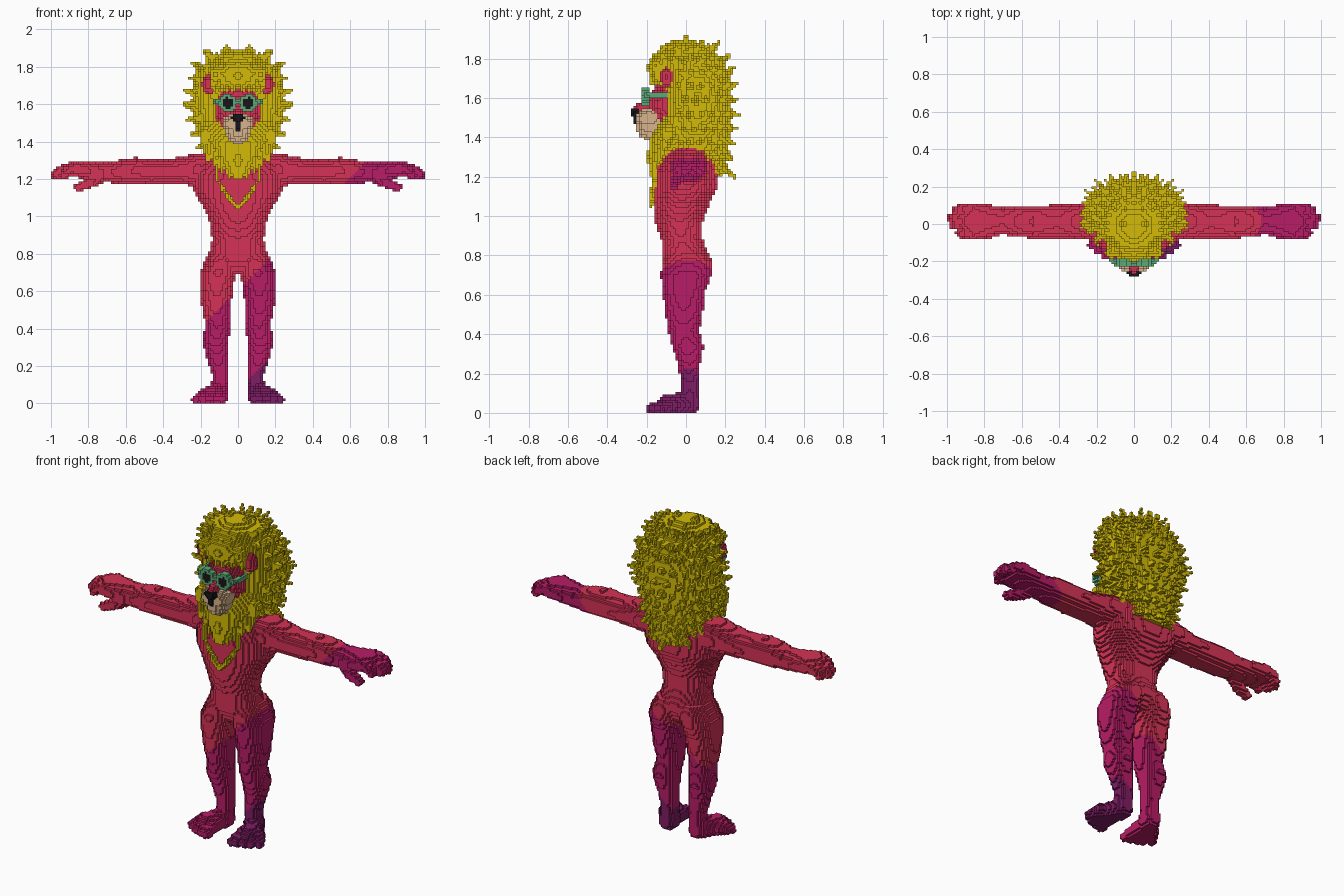
import bpy, math, random
from mathutils import Vector

random.seed(4)
H = 2 / 150          # voxel edge
cells = {}           # (i, j, k) -> part name


def colour(name, r, g, b):
    m = bpy.data.materials.new(name)
    m.diffuse_color = (*[(c / 255) ** 2.2 for c in (r, g, b)], 1)
    return m


crimson = colour("crimson", 212, 54, 86)
magenta = colour("magenta", 182, 34, 102)
purple = colour("purple", 126, 34, 100)
gold = colour("gold", 210, 186, 16)
tan = colour("tan", 214, 178, 138)
black = colour("black", 28, 28, 30)
green = colour("green", 92, 168, 118)


# ---- voxel helpers; everything is mirrored in x ----
def fill(part, lo, hi, test):
    rng = [range(math.floor(a / H), math.ceil(b / H) + 1) for a, b in zip(lo, hi)]
    for i in rng[0]:
        if i < 0 and lo[0] >= 0:
            continue
        for j in rng[1]:
            for k in rng[2]:
                if k >= 0 and test((i + .5) * H, (j + .5) * H, (k + .5) * H):
                    cells[i, j, k] = part
                    cells[-1 - i, j, k] = part


def ball(part, c, r):
    fill(part, [a - b for a, b in zip(c, r)], [a + b for a, b in zip(c, r)],
         lambda x, y, z: ((x - c[0]) / r[0]) ** 2 + ((y - c[1]) / r[1]) ** 2
         + ((z - c[2]) / r[2]) ** 2 <= 1)


def cone(part, p, q, r0, r1):
    p, q = Vector(p), Vector(q)
    d, m = q - p, max(r0, r1)
    dd = d.dot(d)

    def test(x, y, z):
        v = Vector((x, y, z)) - p
        t = min(1, max(0, v.dot(d) / dd))
        return (v - d * t).length_squared <= (r0 + (r1 - r0) * t) ** 2
    fill(part, [min(a, b) - m for a, b in zip(p, q)],
         [max(a, b) + m for a, b in zip(p, q)], test)


def section(rows, s):
    for a, b in zip(rows, rows[1:]):
        if a[0] <= s <= b[0]:
            t = (s - a[0]) / (b[0] - a[0])
            return [u + (v - u) * t for u, v in zip(a, b)][1:]
    return None


def loft(part, rows, axis=2, e=2.2):
    """rows: station, then centre and radius of both cross-section directions"""
    n = max(abs(r[1]) + r[2] for r in rows), max(abs(r[3]) + r[4] for r in rows)
    s0, s1 = rows[0][0], rows[-1][0]
    if axis == 2:
        lo, hi = (-n[0], -n[1], s0), (n[0], n[1], s1)
    else:
        lo, hi = (s0, -n[0], 0.9), (s1, n[0], n[1])
    cache = {}

    def test(x, y, z):
        s, u, v = (z, x, y) if axis == 2 else (x, y, z)
        if s not in cache:
            cache[s] = section(rows, s)
        c = cache[s]
        return c and abs((u - c[0]) / c[1]) ** e + abs((v - c[2]) / c[3]) ** e <= 1
    fill(part, lo, hi, test)


# ---- mane: core, forehead tuft, beard, then locks ----
mane = [(1.2, 0, .07, .14, .05), (1.3, 0, .16, .07, .14), (1.4, 0, .19, .05, .17),
        (1.5, 0, .235, .055, .17), (1.6, 0, .25, .06, .175), (1.7, 0, .24, .05, .175),
        (1.8, 0, .19, .01, .17), (1.86, 0, .13, -.01, .12), (1.89, 0, .06, -.01, .06)]
loft("mane", mane, e=2)
ball("mane", (0, -.08, 1.755), (.15, .115, .1))
loft("mane", [(1.2, 0, .03, -.15, .04), (1.3, 0, .11, -.11, .085),
              (1.4, 0, .17, -.08, .11), (1.5, 0, .19, -.03, .1)], e=2)
for n, z in enumerate([1.24, 1.31, 1.38, 1.45, 1.52, 1.59, 1.66, 1.73, 1.79, 1.845]):
    _, rx, cy, ry = section(mane, z)
    up = -.8 + 1.6 * (z - 1.24) / .6
    for m in range(8):
        a = math.radians(-28 + 17 * m + (8 if n % 2 else 0))
        if a > math.pi / 2 + .02:
            continue
        p = Vector((rx * math.cos(a), cy + ry * math.sin(a), z))
        d = Vector((math.cos(a), math.sin(a), up + random.uniform(-.15, .15)))
        cone("mane", p - d * .04, p + d * random.uniform(.035, .06), .036, .004)
# crown spikes and forehead locks
for x, y, z in [(.065, 0, 1.925), (.16, -.02, 1.875), (.05, .08, 1.89), (.07, -.12, 1.87),
                (.13, -.12, 1.83), (.13, .1, 1.85), (.22, .02, 1.82)]:
    cone("mane", (x * .8, y * .8, z - .11), (x, y, z), .05, .006)
for x in (.02, .07, .12):
    cone("mane", (x, -.15, 1.76), (x * 1.1, -.185 + x * .4, 1.67), .035, .008)
# beard locks
for x, z in [(.0, 1.19), (.045, 1.2), (.085, 1.23), (.12, 1.27), (.16, 1.3)]:
    cone("mane", (x * 1.1, -.135 + x * .3, z + .14), (x, -.175 + x * .3, z), .036, .008)

# ---- torso ----
loft("body", [(.69, 0, .1, .0, .08), (.78, 0, .155, 0, .125), (.88, 0, .138, -.02, .105),
              (.97, 0, .15, -.035, .12), (1.05, 0, .185, -.025, .14),
              (1.13, 0, .235, -.005, .16), (1.22, 0, .25, 0, .16),
              (1.29, 0, .23, .01, .14), (1.35, 0, .16, .03, .1)])
# ---- legs ----
loft("body", [(.06, .10, .045, .02, .05), (.15, .095, .042, .02, .045), (.25, .11, .058, .015, .058),
              (.33, .12, .07, .01, .08), (.42, .107, .066, -.01, .08), (.5, .115, .076, -.01, .094),
              (.62, .115, .088, -.01, .11), (.7, .105, .098, 0, .13), (.76, .09, .09, .01, .13),
              (.82, .08, .07, .01, .1)])
# ---- feet with five toes each ----
cone("body", (.098, .02, .04), (.145, -.09, .035), .05, .06)
cone("body", (.1, .0, .07), (.15, -.09, .045), .045, .04)
for n in range(5):
    x = .088 + .034 * n
    y = -.178 + .004 * n * n
    cone("body", (.1 + .02 * n, -.07, .04), (x, y, .024), .04, .024)
# ---- arms ----
loft("body", [(.14, .015, .1, 1.25, .09), (.22, .015, .105, 1.25, .09), (.3, .015, .095, 1.245, .075),
              (.4, .012, .09, 1.237, .065), (.46, .01, .09, 1.238, .066), (.54, .012, .088, 1.245, .07),
              (.62, .014, .084, 1.24, .066), (.7, .018, .075, 1.235, .053),
              (.76, .016, .085, 1.24, .05), (.84, .014, .098, 1.25, .046),
              (.9, .014, .09, 1.25, .038)], axis=0)
# ---- fingers and thumb ----
for y, tip in [(-.052, .93), (-.008, .965), (.037, .975), (.08, .95)]:
    cone("body", (.86, y, 1.26), (tip - .02, y, 1.245), .029, .026)
    cone("body", (tip - .02, y, 1.245), (tip, y * .9, 1.222), .026, .024)
cone("body", (.74, -.03, 1.21), (.8, -.055, 1.175), .035, .028)
cone("body", (.8, -.055, 1.175), (.855, -.06, 1.155), .028, .023)

# ---- neck, head, ears, nose bridge ----
cone("body", (0, 0, 1.28), (0, -.02, 1.45), .1, .1)
ball("body", (0, -.07, 1.57), (.128, .115, .135))
cone("body", (0, -.16, 1.58), (0, -.23, 1.535), .035, .032)
ball("ears", (.15, -.1, 1.705), (.046, .032, .052))
# ---- muzzle and nose ----
ball("muzzle", (0, -.185, 1.455), (.07, .07, .068))
ball("muzzle", (.035, -.19, 1.495), (.05, .07, .052))
cone("body", (0, -.17, 1.58), (0, -.24, 1.548), .03, .024)
ball("nose", (0, -.26, 1.528), (.036, .022, .024))
cone("nose", (0, -.258, 1.515), (0, -.252, 1.465), .02, .01)
# ---- glasses ----
for part, r in (("glasses", .046), ("lenses", .029)):
    fill(part, (0, -.225, 1.54), (.12, -.19, 1.67),
         lambda x, y, z: -.222 < y < -.19 and math.hypot(x - .056, z - 1.605) < r)
cone("glasses", (0, -.212, 1.612), (.02, -.212, 1.612), .011, .011)
cone("glasses", (.09, -.207, 1.615), (.118, -.2, 1.615), .011, .011)
cone("glasses", (.118, -.2, 1.615), (.128, -.1, 1.615), .011, .011)
# ---- neck chain of alternating links ----
path = [(.115, 1.27), (.11, 1.2), (.075, 1.14), (.04, 1.09), (0, 1.045)]
for (x0, z0), (x1, z1) in zip(path, path[1:]):
    for t in (0, .33, .67, 1):
        x, z = x0 + (x1 - x0) * t, z0 + (z1 - z0) * t
        ball("neck_chain", (x, -.18 + x * .2, z), (.012, .016, .014))

# ---- turn the voxels into one shell per part ----
CORNERS = {
    (1, 0, 0): [(1, 0, 0), (1, 1, 0), (1, 1, 1), (1, 0, 1)],
    (-1, 0, 0): [(0, 0, 0), (0, 0, 1), (0, 1, 1), (0, 1, 0)],
    (0, 1, 0): [(0, 1, 0), (0, 1, 1), (1, 1, 1), (1, 1, 0)],
    (0, -1, 0): [(0, 0, 0), (1, 0, 0), (1, 0, 1), (0, 0, 1)],
    (0, 0, 1): [(0, 0, 1), (1, 0, 1), (1, 1, 1), (0, 1, 1)],
    (0, 0, -1): [(0, 0, 0), (0, 1, 0), (1, 1, 0), (1, 0, 0)]}
PARTS = {"body": [crimson, magenta, purple], "ears": [crimson], "mane": [gold],
         "muzzle": [tan], "nose": [black], "glasses": [green], "lenses": [black],
         "neck_chain": [gold]}
for part, mats in PARTS.items():
    verts, faces, slots = {}, [], []
    for (i, j, k), name in cells.items():
        if name != part:
            continue
        slope = (k - i) * H          # diagonal colour bands on the body
        slot = 0 if len(mats) == 1 or slope > .61 else 1 if slope > .07 else 2
        for (a, b, c), quad in CORNERS.items():
            if (i + a, j + b, k + c) not in cells:
                faces.append([verts.setdefault((i + u, j + v, k + w), len(verts))
                              for u, v, w in quad])
                slots.append(slot)
    mesh = bpy.data.meshes.new(part)
    mesh.from_pydata([(x * H, y * H, z * H) for x, y, z in verts], [], faces)
    for m in mats:
        mesh.materials.append(m)
    mesh.polygons.foreach_set("material_index", slots)
    mesh.update()
    bpy.context.collection.objects.link(bpy.data.objects.new(part, mesh))
